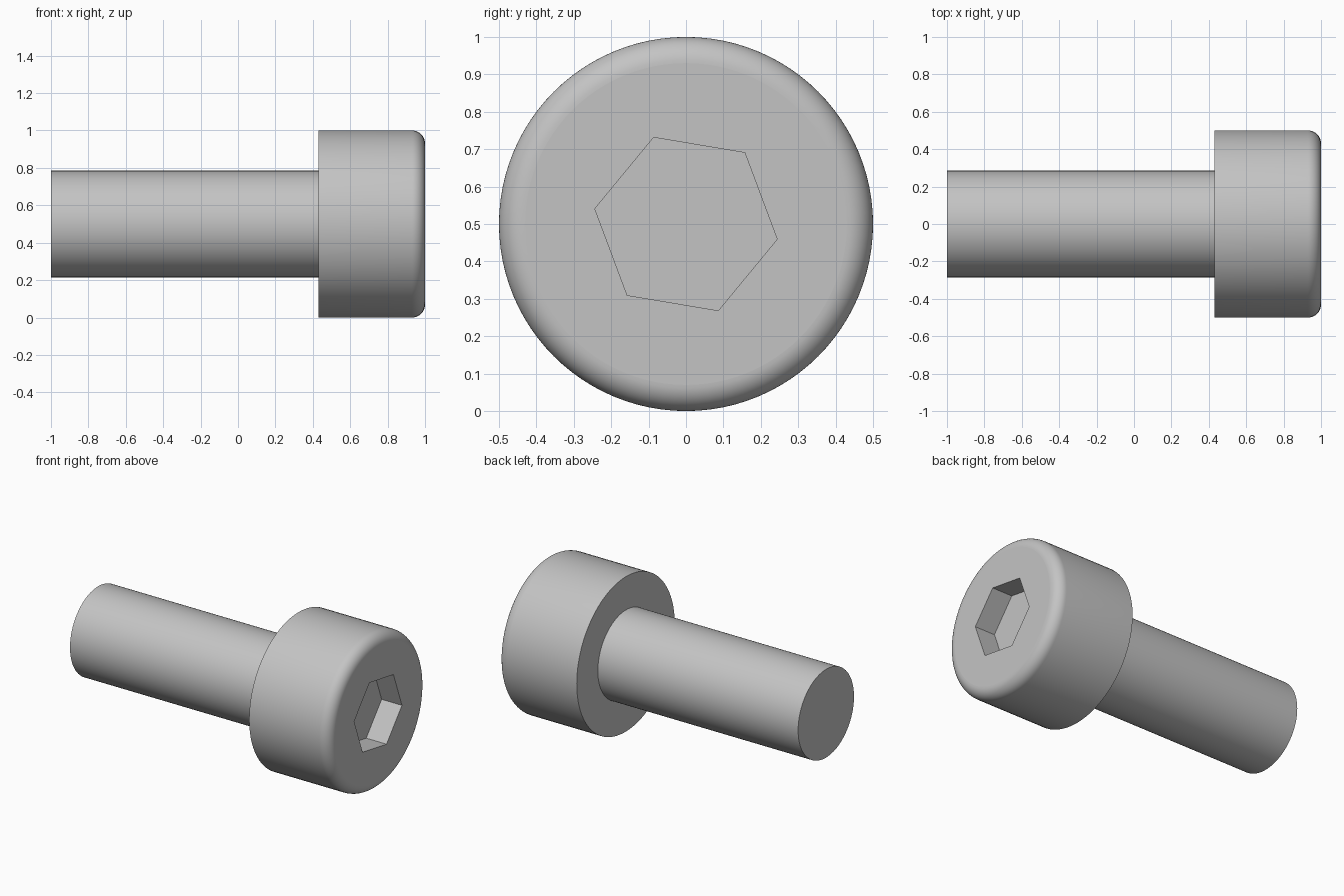
import bpy, bmesh
from math import sin, cos, pi, radians

if "Cube" in bpy.data.objects:
    bpy.data.objects.remove(bpy.data.objects["Cube"])

SIDES = 96
CENTRE_Z = 0.5
TIP_X, SEAT_X, FRONT_X = -1.0, 0.43, 1.0
SHAFT_R, HEAD_R, FILLET = 0.285, 0.5, 0.07
SOCKET_R, SOCKET_DEPTH, SOCKET_TURN = 0.247, 0.145, radians(-9.5)

steel = bpy.data.materials.new("steel grey")
steel.use_nodes = True
steel.diffuse_color = (0.55, 0.55, 0.55, 1)
steel.node_tree.nodes["Principled BSDF"].inputs["Base Color"].default_value = steel.diffuse_color


def ring(bm, x, radius, sides=SIDES, turn=0.0):
    """Circle of vertices around the x axis."""
    angles = [turn + 2 * pi * i / sides for i in range(sides)]
    return [bm.verts.new((x, radius * cos(a), CENTRE_Z + radius * sin(a))) for a in angles]


def bridge(bm, a, b):
    """Wall of quads between two rings; normals face out when b has the larger x."""
    n = len(a)
    return [bm.faces.new((a[i], a[(i + 1) % n], b[(i + 1) % n], b[i])) for i in range(n)]


def finish(bm, name, flat):
    """Make the object, smooth its curved faces and keep the listed faces flat."""
    bm.faces.index_update()
    flat_ids = [f.index for f in flat]
    mesh = bpy.data.meshes.new(name)
    bm.to_mesh(mesh)
    bm.free()
    obj = bpy.data.objects.new(name, mesh)
    bpy.context.collection.objects.link(obj)
    mesh.materials.append(steel)
    bpy.ops.object.select_all(action="DESELECT")
    obj.select_set(True)
    bpy.context.view_layer.objects.active = obj
    bpy.ops.object.shade_smooth_by_angle(angle=radians(30))
    for i in flat_ids:
        mesh.polygons[i].use_smooth = False


# Shaft: plain cylinder with a closed tip, open where it meets the head
bm = bmesh.new()
tip, root = ring(bm, TIP_X, SHAFT_R), ring(bm, SEAT_X, SHAFT_R)
bridge(bm, tip, root)
cap = bm.faces.new(tip[::-1])
finish(bm, "shaft", [cap])

# Head: seat, side wall and rounded front rim
bm = bmesh.new()
profile = [(SEAT_X, SHAFT_R), (SEAT_X, HEAD_R)]
for i in range(13):
    a = pi / 2 * i / 12
    profile.append((FRONT_X - FILLET + FILLET * sin(a), HEAD_R - FILLET + FILLET * cos(a)))
rings = [ring(bm, x, r) for x, r in profile]
walls = [bridge(bm, a, b) for a, b in zip(rings, rings[1:])]
flat = list(walls[0])

# Hexagonal socket sunk into the front
mouth = ring(bm, FRONT_X, SOCKET_R, 6, SOCKET_TURN)
floor = ring(bm, FRONT_X - SOCKET_DEPTH, SOCKET_R, 6, SOCKET_TURN)
flat += bridge(bm, mouth, floor)
flat.append(bm.faces.new(floor))

# Front face around the socket mouth
edges = [bm.edges.get((loop[i - 1], loop[i])) for loop in (rings[-1], mouth) for i in range(len(loop))]
fill = bmesh.ops.triangle_fill(bm, edges=edges, use_beauty=True, normal=(1, 0, 0))
flat += [g for g in fill["geom"] if isinstance(g, bmesh.types.BMFace)]
bmesh.ops.recalc_face_normals(bm, faces=bm.faces[:])
finish(bm, "head", flat)
